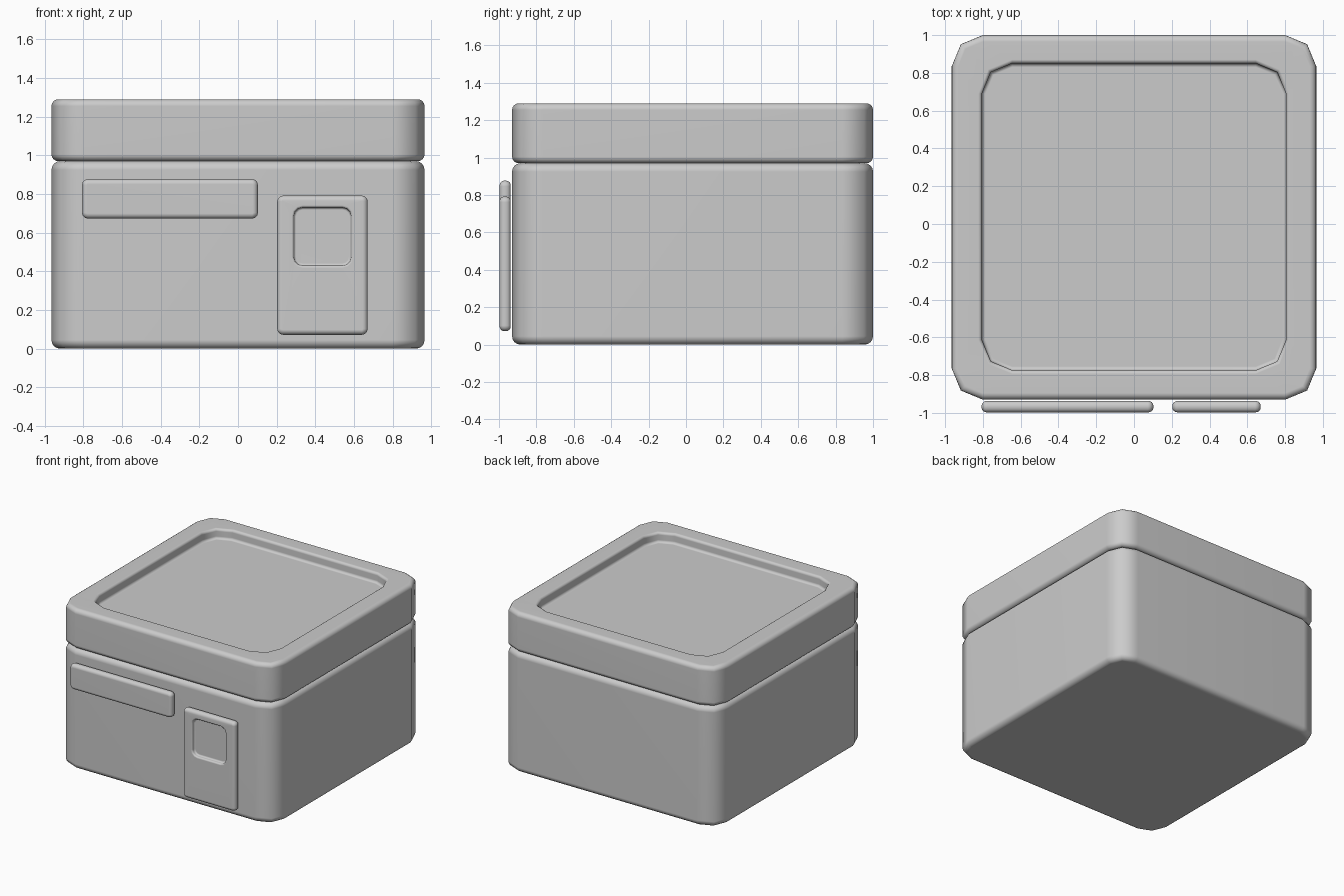
import bpy, bmesh, math
from mathutils import Matrix, Vector

if "Cube" in bpy.data.objects:
    bpy.data.objects.remove(bpy.data.objects["Cube"])


def ring(hx, hy, r, z, segs):
    """Rounded rectangle outline at height z."""
    pts = []
    for k, (sx, sy) in enumerate([(1, 1), (-1, 1), (-1, -1), (1, -1)]):
        for i in range(segs + 1):
            a = math.pi / 2 * (k + i / segs)
            pts.append(Vector((sx * (hx - r) + r * math.cos(a),
                               sy * (hy - r) + r * math.sin(a), z)))
    return pts


def arc(ci, cz, r, a0, a1, n=4):
    """Fillet as (inset, z) points."""
    return [(ci + r * math.cos(math.radians(a0 + (a1 - a0) * i / n)),
             cz + r * math.sin(math.radians(a0 + (a1 - a0) * i / n))) for i in range(n + 1)]


def rounded_block(name, hx, hy, h, corner, fillet, segs, matrix, recess=None):
    """Rounded block lofted from outlines; recess = (hx, hy, offset_y, corner, depth, fillet)."""
    rings = []
    outer = arc(fillet, fillet, fillet, 270, 180) + arc(fillet, h - fillet, fillet, 180, 90)
    for inset, z in outer:
        rings.append(ring(hx - inset, hy - inset, max(corner - inset, 0.004), z, segs))
    if recess:
        rx, ry, oy, rc, depth, f = recess
        inner = arc(-f, h - f, f, 90, 0) + arc(f, h - depth + f, f, 180, 270)
        for inset, z in inner:
            loop = ring(rx - inset, ry - inset, rc - inset, z, segs)
            rings.append([p + Vector((0, oy, 0)) for p in loop])
    bm = bmesh.new()
    loops = [[bm.verts.new(p) for p in r] for r in rings]
    n = len(loops[0])
    for a, b in zip(loops, loops[1:]):
        for i in range(n):
            j = (i + 1) % n
            bm.faces.new((a[i], a[j], b[j], b[i]))
    bm.faces.new(loops[0][::-1])
    bm.faces.new(loops[-1])
    bmesh.ops.remove_doubles(bm, verts=bm.verts, dist=1e-5)
    bmesh.ops.recalc_face_normals(bm, faces=bm.faces)
    mesh = bpy.data.meshes.new(name)
    bm.to_mesh(mesh)
    bm.free()
    ob = bpy.data.objects.new(name, mesh)
    bpy.context.collection.objects.link(ob)
    ob.matrix_world = matrix
    bpy.ops.object.select_all(action='DESELECT')
    ob.select_set(True)
    bpy.context.view_layer.objects.active = ob
    bpy.ops.object.shade_smooth_by_angle(angle=math.radians(50))
    wn = ob.modifiers.new("weighted_normals", 'WEIGHTED_NORMAL')
    wn.keep_sharp = True
    return ob


def on_front(x, z):
    """Place a block upright against the front face."""
    return Matrix.Translation((x, -0.937, z)) @ Matrix.Rotation(math.pi / 2, 4, 'X')


# Box body and recessed lid
rounded_block("box_body", 0.965, 0.965, 0.97, 0.165, 0.045, 2,
              Matrix.Translation((0, 0.035, 0)))
rounded_block("lid", 0.965, 0.965, 0.32, 0.165, 0.035, 2,
              Matrix.Translation((0, 0.035, 0.97)),
              recess=(0.805, 0.812, 0.003, 0.16, 0.08, 0.02))

# Front plates: long label plate and latch plate with square window
rounded_block("label_plate", 0.455, 0.102, 0.06, 0.03, 0.026, 3, on_front(-0.352, 0.775))
rounded_block("latch_plate", 0.234, 0.36, 0.06, 0.03, 0.026, 3, on_front(0.437, 0.432),
              recess=(0.148, 0.15, 0.148, 0.045, 0.03, 0.012))
